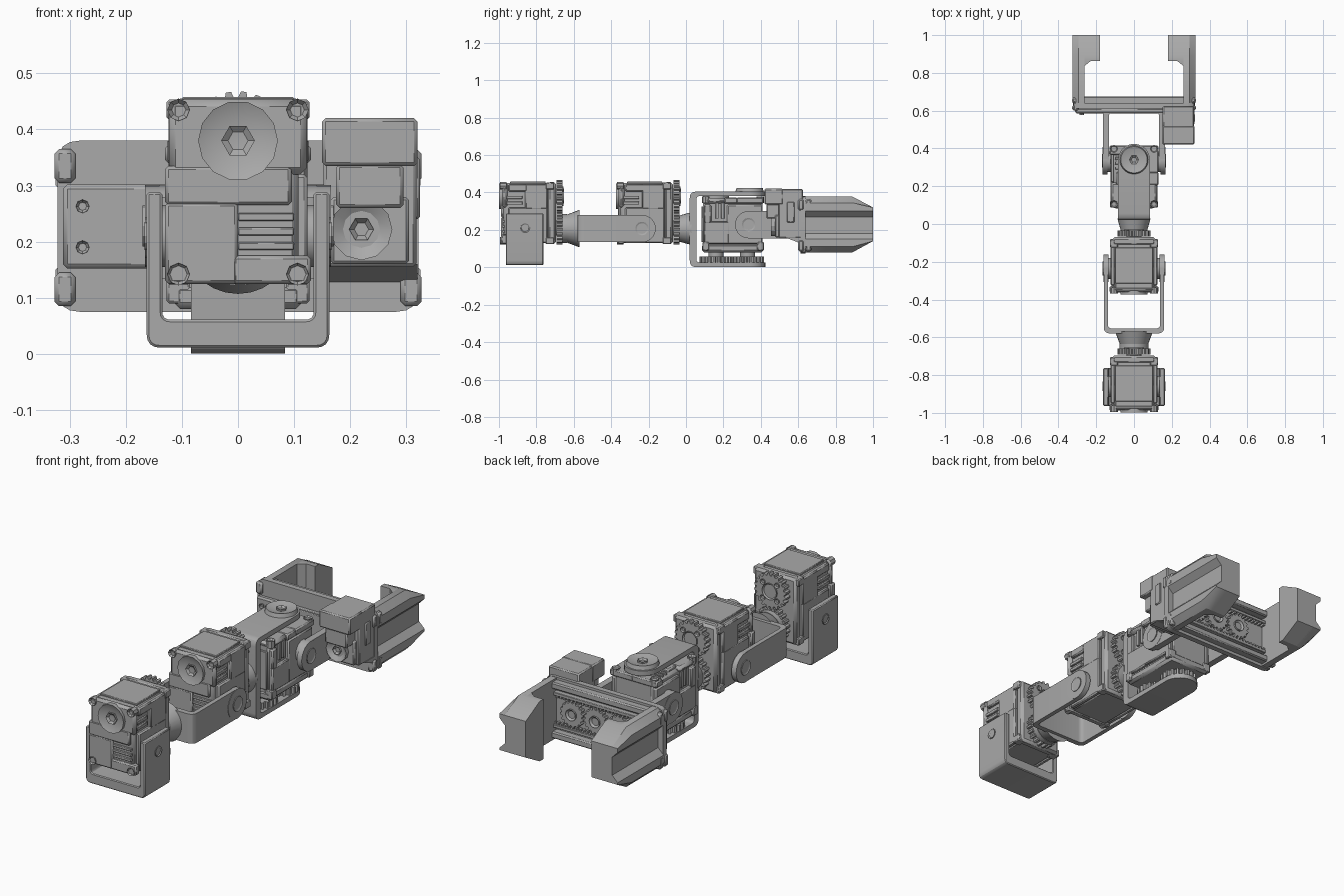
import bpy, bmesh, math
from mathutils import Matrix, Vector

if "Cube" in bpy.data.objects:
    bpy.data.objects.remove(bpy.data.objects["Cube"])

grey = bpy.data.materials.new("machined_grey")
grey.use_nodes = True
grey.diffuse_color = (0.4, 0.4, 0.4, 1)
grey.node_tree.nodes["Principled BSDF"].inputs["Base Color"].default_value = (0.4, 0.4, 0.4, 1)

PLACE = Matrix.Identity(4)   # placement of the part group being built
made = []


def finish(bm, name, bevel=0):
    bm.transform(PLACE)
    bmesh.ops.recalc_face_normals(bm, faces=bm.faces)
    me = bpy.data.meshes.new(name)
    bm.to_mesh(me)
    bm.free()
    ob = bpy.data.objects.new(name, me)
    bpy.context.scene.collection.objects.link(ob)
    me.materials.append(grey)
    if bevel:
        mod = ob.modifiers.new("edge", "BEVEL")
        mod.width, mod.segments = bevel, 1
    made.append(ob)
    return ob


def prism_mesh(pts, axis, lo, hi):
    order = {"x": lambda a, b, t: (t, a, b), "y": lambda a, b, t: (a, t, b),
             "z": lambda a, b, t: (a, b, t)}[axis]
    bm = bmesh.new()
    ends = [[bm.verts.new(order(a, b, t)) for a, b in pts] for t in (lo, hi)]
    caps = [bm.faces.new(e) for e in ends]
    for i in range(len(pts)):
        j = (i + 1) % len(pts)
        bm.faces.new((ends[0][i], ends[0][j], ends[1][j], ends[1][i]))
    bmesh.ops.recalc_face_normals(bm, faces=bm.faces)
    return bm, caps


def prism(name, pts, axis, lo, hi, bevel=0):
    return finish(prism_mesh(pts, axis, lo, hi)[0], name, bevel)


def box(name, x, y, z, bevel=0.006):
    pts = [(x[0], y[0]), (x[1], y[0]), (x[1], y[1]), (x[0], y[1])]
    return prism(name, pts, "z", z[0], z[1], bevel)


def disc(name, c, r, axis, lo, hi, dish=0.0, r2=None, n=28):
    """Cylinder or cone; dish sinks a recess into both end faces."""
    ring = [(c[0] + r * math.cos(math.tau * i / n), c[1] + r * math.sin(math.tau * i / n))
            for i in range(n)]
    bm, caps = prism_mesh(ring, axis, lo, hi)
    if r2:
        mid = caps[1].calc_center_median()
        for v in caps[1].verts:
            v.co = mid + (v.co - mid) * (r2 / r)
    if dish:
        for cap in caps:
            bmesh.ops.inset_region(bm, faces=[cap], thickness=r * (1 - dish))
            bmesh.ops.translate(bm, verts=list(cap.verts), vec=-cap.normal * 0.3 * (hi - lo))
    return finish(bm, name)


def gear(name, c, r, axis, lo, hi, teeth=20):
    pts = []
    for i in range(teeth):
        for f, k in ((0, 0.87), (0.3, 0.87), (0.45, 1), (0.8, 1)):
            a = math.tau * (i + f) / teeth
            pts.append((c[0] + r * k * math.cos(a), c[1] + r * k * math.sin(a)))
    return prism(name, pts, axis, lo, hi)


def rounded(pts, radii, seg=4):
    out = []
    for i, p in enumerate(pts):
        p, r = Vector(p), radii[i]
        a = (Vector(pts[i - 1]) - p).normalized() * r
        b = (Vector(pts[(i + 1) % len(pts)]) - p).normalized() * r
        steps = range(seg + 1) if r else [0]
        for k in steps:
            t = k / seg
            out.append(tuple(p + a * (1 - t) ** 2 + b * t ** 2))
    return out


def yoke_outline(half, wall, tip, base, floor, r):
    """U outline: open at tip, closed at base; first coordinate is across."""
    s = 1 if tip > base else -1
    inner, deep = half - wall, base + s * floor
    return rounded([(-half, tip), (-half, base), (half, base), (half, tip),
                    (inner, tip), (inner, deep), (-inner, deep), (-inner, tip)],
                   [0, r, r, 0, 0, r * 0.6, r * 0.6, 0])


def servo(label, matrix, gap=0.0):
    """Servo module; its cross axle runs along x through the local origin."""
    global PLACE
    PLACE = matrix
    n = label + "_"
    box(n + "core", (-0.108, 0.108), (-0.115, 0.15), (-0.08, 0.24), 0.012)
    box(n + "back_cover", (-0.115, 0.115), (0.12, 0.165), (-0.085, 0.245), 0.012)
    # front cover split around the connector window
    box(n + "front_upper", (-0.123, 0.123), (-0.125, -0.095), (0.11, 0.243), 0.012)
    box(n + "front_middle", (-0.13, 0.095), (-0.128, -0.095), (0.055, 0.125))
    box(n + "front_left", (-0.13, 0.0), (-0.128, -0.095), (-0.085, 0.06))
    box(n + "front_bottom", (-0.01, 0.13), (-0.128, -0.095), (-0.085, -0.035))
    for k in range(3):
        z = -0.025 + 0.026 * k
        box(n + "connector_slat", (0.0, 0.1), (-0.122, -0.1), (z, z + 0.014), 0.002)
    disc(n + "front_cap", (0, 0.17), 0.071, "y", -0.139, -0.1, 0.62, n=14)
    disc(n + "front_cap_screw", (0, 0.17), 0.03, "y", -0.136, -0.1, 0.5, n=6)
    box(n + "top_panel", (-0.1, 0.1), (-0.08, 0.11), (0.235, 0.248), 0.003)
    for s in (-1, 1):
        # side panels, vents, axle and corner screws
        for y, z in (((-0.09, 0.12), (-0.08, 0.11)), ((0.0, 0.12), (0.1, 0.235)),
                     ((-0.09, 0.01), (0.195, 0.235))):
            box(n + "side_panel", sorted((s * 0.1, s * 0.124)), y, z)
        for z in (0.125, 0.155):
            box(n + "side_vent", sorted((s * 0.1, s * 0.118)), (-0.1, -0.015), (z, z + 0.017), 0.002)
        disc(n + "axle_boss", (0, 0), 0.055, "x", *sorted((s * 0.1, s * 0.14)))
        for z in (-0.068, 0.225):
            disc(n + "corner_screw", (s * 0.106, z), 0.02, "y", -0.134, -0.1, 0.6, n=8)
            box(n + "corner_lug", sorted((s * 0.085, s * 0.127)), (0.11, 0.155),
                (z - 0.018, z + 0.018), 0.004)
    # gear pair on the back
    for z, part in ((0.0, "output"), (0.17, "drive")):
        gear(n + part + "_gear", (0, z), 0.088, "y", 0.168 + gap, 0.2 + gap)
        disc(n + part + "_shaft", (0, z), 0.04, "y", 0.14, 0.207 + gap, 0.6, n=16)
        for k in range(4):
            a = math.tau * (k + 0.5) / 4
            disc(n + part + "_gear_bolt", (0.055 * math.cos(a), z + 0.055 * math.sin(a)),
                 0.013, "y", 0.19 + gap, 0.205 + gap, 0.6, n=10)
    PLACE = Matrix.Identity(4)


def pivot(name, s, y, z, r, x):
    """Round arm end with a dished bearing on the outer side."""
    disc(name + "_end", (y, z), r, "x", *sorted((s * (x - 0.026), s * x)))
    disc(name + "_bearing", (y, z), r * 0.5, "x", *sorted((s * (x - 0.02), s * (x + 0.004))),
         0.6, n=12)


# servo modules
turn = Matrix(((-1, 0, 0, 0), (0, 0, -1, 0.33), (0, -1, 0, 0.245), (0, 0, 0, 1)))
servo("base_servo", Matrix.Translation((0, -0.86, 0.21)))
servo("middle_servo", Matrix.Translation((0, -0.235, 0.21)))
servo("wrist_servo", turn, 0.02)

# base bracket
prism("base_bracket", yoke_outline(0.163, 0.028, 0.288, 0.011, 0.05, 0.025), "y",
      -0.963, -0.763, 0.004)

# link bracket between base and middle servos
prism("link_bracket", yoke_outline(0.16, 0.022, -0.235, -0.58, 0.027, 0.035), "z", 0.134, 0.28)
disc("link_horn", (0, 0.207), 0.068, "y", -0.655, -0.57, r2=0.1)
disc("link_horn_flange", (0, 0.207), 0.078, "y", -0.66, -0.635)

# wrist bracket holding the third servo above and below
wrist = [(b, a + 0.203) for a, b in yoke_outline(0.202, 0.024, 0.34, 0.02, 0.035, 0.035)]
prism("wrist_bracket", wrist, "x", -0.084, 0.084)
for lo, hi in ((0.001, 0.025), (0.381, 0.405)):
    disc("wrist_bracket_end", (0, 0.34), 0.084, "z", lo, hi)
disc("wrist_cap", (0, 0.34), 0.08, "z", 0.39, 0.424, 0.55, r2=0.07)
disc("wrist_cap_screw", (0, 0.34), 0.025, "z", 0.39, 0.422, 0.5, n=6)
disc("wrist_horn", (0, 0.207), 0.07, "y", -0.035, 0.03, r2=0.088)

# gripper bracket
prism("gripper_bracket", yoke_outline(0.165, 0.033, 0.335, 0.61, 0.022, 0.025), "z", 0.155, 0.3)
box("gripper_mount_plate", (-0.312, 0.16), (0.585, 0.615), (0.152, 0.302), 0.008)
for z in (0.19, 0.263):
    disc("mount_screw", (-0.277, z), 0.012, "y", 0.578, 0.6, 0.6, n=8)

for s in (-1, 1):
    pivot("base_pivot", s, -0.86, 0.21, 0.05, 0.163)
    pivot("link_pivot", s, -0.235, 0.207, 0.073, 0.162)
    pivot("gripper_pivot", s, 0.335, 0.228, 0.073, 0.166)

# gripper rail: back plate, rims, racks and pinions
outline = rounded([(-0.322, 0.075), (0.322, 0.075), (0.322, 0.38), (-0.322, 0.38)], [0.04] * 4)
prism("rail_plate", outline, "y", 0.612, 0.64)
for z in (0.09, 0.335):
    box("rail_rim", (-0.31, 0.31), (0.63, 0.676), (z, z + 0.033))
for z in (0.14, 0.3):
    box("rail_rack", (-0.29, 0.29), (0.635, 0.665), (z, z + 0.016), 0.002)
    edge = z + 0.016 if z < 0.2 else z - 0.01
    for k in range(28):
        x = -0.28 + 0.02 * k
        box("rack_tooth", (x, x + 0.01), (0.637, 0.663), (edge, edge + 0.01), 0)
for x in (-0.095, 0.035, 0.165):
    gear("rail_pinion", (x, 0.228), 0.064, "y", 0.638, 0.662, 16)
    disc("pinion_hub", (x, 0.228), 0.028, "y", 0.638, 0.67, 0.6, n=14)
for s in (-1, 1):
    for z in (0.085, 0.305):
        for y in (0.6, 0.64):
            box("rail_clip", sorted((s * 0.29, s * 0.327)), (y, y + 0.03), (z, z + 0.06), 0.008)

# gripper motor
box("motor_body", (0.152, 0.318), (0.495, 0.625), (0.155, 0.418))
box("motor_head", (0.15, 0.32), (0.42, 0.52), (0.335, 0.42))
box("motor_middle", (0.175, 0.295), (0.43, 0.51), (0.26, 0.338))
box("motor_front", (0.165, 0.305), (0.475, 0.51), (0.16, 0.28))
disc("motor_cap", (0.22, 0.222), 0.055, "y", 0.455, 0.5, 0.6, n=12)
disc("motor_cap_screw", (0.22, 0.222), 0.022, "y", 0.458, 0.5, 0.5, n=6)
box("motor_side_window", (0.31, 0.324), (0.54, 0.58), (0.24, 0.35), 0.004)
prism("motor_foot", [(0.53, 0.16), (0.62, 0.125), (0.62, 0.16)], "x", 0.16, 0.32)


def finger(name, pts, s, y0):
    """Section swept along y, its height tapering towards the tip."""
    bm, _ = prism_mesh([(s * x, z) for x, z in pts], "y", y0, 1.0)
    bmesh.ops.bisect_plane(bm, geom=bm.verts[:] + bm.edges[:] + bm.faces[:],
                           plane_co=(0, 0.89, 0), plane_no=(0, 1, 0))
    for v in bm.verts:
        if v.co.y > 0.99:
            v.co.z = min(max(v.co.z, 0.14), 0.32)
    finish(bm, name)


# gripper fingers: grooved outer arm and inward tip pad
arm = [(0.262, 0.08), (0.295, 0.08), (0.325, 0.11), (0.325, 0.15), (0.295, 0.18),
       (0.295, 0.27), (0.325, 0.3), (0.325, 0.345), (0.295, 0.378), (0.262, 0.378)]
pad = [(0.18, 0.08), (0.28, 0.08), (0.28, 0.378), (0.18, 0.378)]
for s in (-1, 1):
    finger("finger_arm", arm, s, 0.64)
    finger("finger_pad", pad, s, 0.862)
    prism("finger_fillet", [(s * 0.27, 0.83), (s * 0.225, 0.866), (s * 0.27, 0.866)],
          "z", 0.08, 0.378)

# shading
bpy.ops.object.select_all(action="DESELECT")
for ob in made:
    ob.select_set(True)
bpy.context.view_layer.objects.active = made[0]
bpy.ops.object.shade_smooth_by_angle(angle=math.radians(28))
